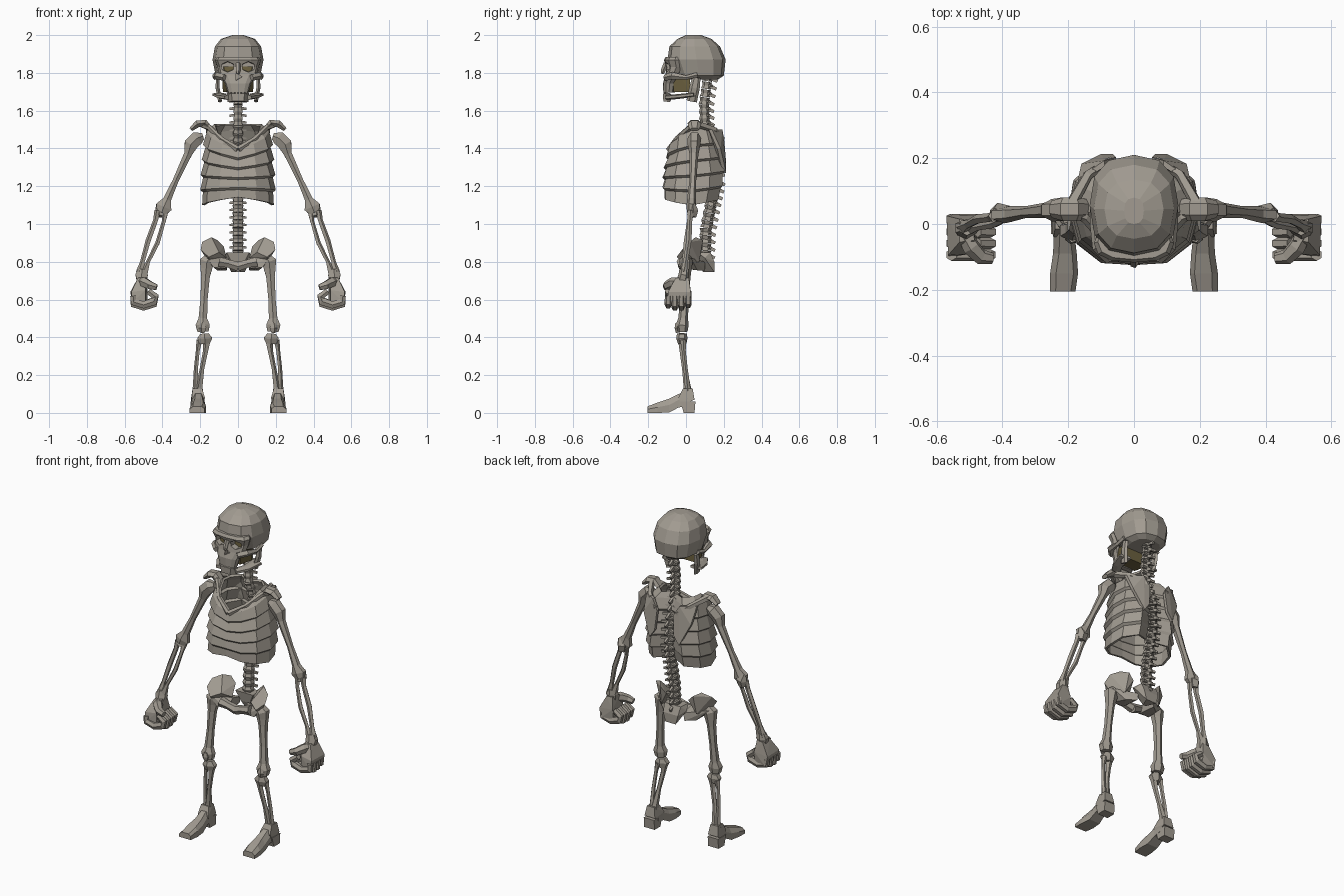
import bpy, bmesh, math
from mathutils import Vector


def material(name, rgb):
    m = bpy.data.materials.new(name)
    m.diffuse_color = (*rgb, 1)
    return m


BONE = material("bone_grey", (0.36, 0.33, 0.285))
OLIVE = material("dark_olive", (0.15, 0.12, 0.05))


def finish(name, bm, mirror=False, mat=BONE):
    bmesh.ops.recalc_face_normals(bm, faces=bm.faces)
    me = bpy.data.meshes.new(name)
    bm.to_mesh(me)
    bm.free()
    me.materials.append(mat)
    ob = bpy.data.objects.new(name, me)
    bpy.context.collection.objects.link(ob)
    if mirror:
        ob.modifiers.new("mirror", 'MIRROR').use_mirror_merge = False
    return ob


def loft(name, rings, cap=True, **kw):
    bm = bmesh.new()
    rows = [[bm.verts.new(p) for p in r] for r in rings]
    n = len(rows[0])
    for a, b in zip(rows, rows[1:]):
        for i in range(n):
            j = (i + 1) % n
            bm.faces.new((a[i], a[j], b[j], b[i]))
    if cap:
        bm.faces.new(rows[0])
        bm.faces.new(rows[-1])
    return finish(name, bm, **kw)


def tube(name, pts, sides=6, **kw):
    """Faceted bone through (x, y, z, radius[, second radius]) points."""
    P = [Vector(p[:3]) for p in pts]
    d = (P[-1] - P[0]).normalized()
    ref = Vector((0, 0, 1)) if abs(d.y) > 0.7 else Vector((0, 1, 0))
    rings = []
    for i, p in enumerate(pts):
        t = (P[min(i + 1, len(P) - 1)] - P[max(i - 1, 0)]).normalized()
        u = ref.cross(t).normalized()
        v = t.cross(u)
        angs = [2 * math.pi * (k + 0.5) / sides for k in range(sides)]
        rings.append([P[i] + u * p[3] * math.cos(a) + v * p[-1] * math.sin(a) for a in angs])
    return loft(name, rings, **kw)


def hull(name, pts, **kw):
    bm = bmesh.new()
    for p in pts:
        bm.verts.new(p)
    r = bmesh.ops.convex_hull(bm, input=bm.verts)
    bad = {g for g in r["geom_interior"] + r["geom_unused"] if isinstance(g, bmesh.types.BMVert)}
    bmesh.ops.delete(bm, geom=list(bad), context='VERTS')
    return finish(name, bm, **kw)


def oval(z, w, yf, yb, n=12, p=0.8):
    """Squarish horizontal ring between the front and back depths."""
    out = []
    for k in range(n):
        a = 2 * math.pi * k / n
        s, c = math.sin(a), math.cos(a)
        x = math.copysign(abs(s) ** p, s) * w
        out.append((x, (yf + yb) / 2 - math.copysign(abs(c) ** p, c) * (yb - yf) / 2, z))
    return out


# Skull
cranium = loft("cranium", [oval(*r) for r in (
    (1.765, .085, 0, .17), (1.785, .118, -.06, .2), (1.87, .135, -.098, .21),
    (1.94, .122, -.088, .18), (1.98, .09, -.045, .135), (2.0, .03, .0, .08))])
face = loft("face", [oval(*r) for r in (
    (1.695, .055, -.12, -.06), (1.745, .07, -.122, -.05), (1.785, .098, -.11, -.03),
    (1.83, .108, -.103, .0), (1.868, .122, -.117, .0), (1.885, .11, -.108, .0))])
socket = tube("socket_cutter", [(.057, -.2, 1.832, .042, .034), (.054, -.058, 1.832, .034, .026)], mirror=True)
nose = tube("nose_cutter", [(0, -.2, 1.775, .022), (0, -.085, 1.78, .022)], sides=3)
for cutter in (socket, nose):
    cutter.hide_render = True
    cutter.hide_viewport = True
    for ob in (cranium, face):
        m = ob.modifiers.new("cut", 'BOOLEAN')
        m.operation, m.solver, m.object = 'DIFFERENCE', 'EXACT', cutter
hull("skull_core", [(sx * x, y, z) for sx in (1, -1) for x, y, z in (
    (.075, -.066, 1.835), (.06, -.066, 1.70), (.085, .02, 1.80), (.08, .02, 1.70))], mat=OLIVE)
tube("cheekbone", [(.07, -.108, 1.775, .018), (.108, -.07, 1.785, .02), (.122, .0, 1.775, .012),
                   (.12, .06, 1.79, .014)], sides=5, mirror=True)
tube("nose_bridge", [(0, -.105, 1.85, .014), (0, -.122, 1.81, .013), (0, -.125, 1.795, .008)], sides=5)
tube("jaw_branch", [(.108, .055, 1.775, .01, .022), (.108, .045, 1.72, .012, .028),
                    (.095, .03, 1.65, .012, .028)], mirror=True)
tube("jaw_side", [(.1, .045, 1.685, .04, .012), (.085, -.04, 1.675, .032, .013),
                  (.05, -.098, 1.67, .028, .014)], mirror=True)
hull("chin", [(s * x, y, z) for s in (1, -1) for x, y, z in (
    (.035, -.122, 1.69), (.06, -.09, 1.695), (.03, -.12, 1.65), (.055, -.085, 1.645), (.03, -.07, 1.68))])
for i in range(3):
    x = .009 + .018 * i
    tube("tooth_%d" % (i + 1), [(x, -.113 + .006 * i, 1.715, .009), (x, -.112 + .006 * i, 1.683, .007)],
         sides=4, mirror=True)

# Spine: vertebra bodies with rear and side processes
path = [Vector((0, y, z)) for y, z in ((.115, 1.775), (.095, 1.64), (.1, 1.52), (.15, 1.38),
                                       (.155, 1.22), (.13, 1.10), (.105, .97), (.10, .84))]
N = 24
for i in range(N):
    f = i / (N - 1) * (len(path) - 1)
    k = min(int(f), len(path) - 2)
    c = path[k].lerp(path[k + 1], f - k)
    t = (path[k + 1] - path[k]).normalized()
    r = .027 + .008 * i / N
    a, b = c - t * .019, c + t * .019
    tube("vertebra_%d" % (i + 1), [(*a, r), (*c, r * .78), (*b, r)])
    tube("spinous_process_%d" % (i + 1), [(0, c.y + .01, c.z, .012, .016), (0, c.y + .052, c.z - .02, .008, .011)], sides=4)
    tube("side_process_%d" % (i + 1), [(.01, c.y + .015, c.z, .012), (.043, c.y + .028, c.z - .004, .008)],
         sides=4, mirror=True)

# Ribcage: open shell with stepped rib lips
PROFILE = ((0, 0), (.5, .02), (.87, .2), (1, .5), (.93, .78), (.55, 1), (.12, .88))


def rib_ring(zf, zs, zb, w, yf, yb, s=1.0):
    half = []
    for i, (px, py) in enumerate(PROFILE):
        q = i / 3
        z = zf + (zs - zf) * q if q <= 1 else zs + (zb - zs) * (q - 1)
        mid = (yf + yb) / 2
        half.append((px * w * s, mid + (yf + (yb - yf) * py - mid) * s, z))
    return half + [(-x, y, z) for x, y, z in reversed(half[1:])]


rings = [rib_ring(1.40, 1.53, 1.53, .125, -.07, .14), rib_ring(1.39, 1.49, 1.50, .165, -.09, .165)]
for i, (w, yf, yb) in enumerate(((.185, -.105, .19), (.192, -.118, .2), (.198, -.125, .205),
                                 (.2, -.125, .195), (.19, -.115, .17))):
    z = (1.35 - .052 * i, 1.42 - .08 * i, 1.44 - .075 * i)
    rings.append(rib_ring(*z, w, yf, yb))
    if i < 4:
        rings.append(rib_ring(*[v - .012 for v in z], w, yf, yb, .93))
cage = loft("ribcage", rings, cap=False)
sol = cage.modifiers.new("thickness", 'SOLIDIFY')
sol.thickness, sol.offset = .014, -1

# Shoulders
tube("collar_bone", [(.0, -.088, 1.395, .018), (.09, -.05, 1.45, .015), (.15, .02, 1.51, .016),
                     (.2, .045, 1.53, .018)], mirror=True)
hull("shoulder_blade", [(x, y + d, z) for d in (0, .018) for x, y, z in (
    (.055, .185, 1.44), (.09, .175, 1.5), (.17, .12, 1.5), (.16, .165, 1.40), (.1, .195, 1.27), (.065, .195, 1.32))],
     mirror=True)
tube("shoulder_blade_spine", [(.07, .195, 1.45, .012), (.14, .15, 1.5, .016), (.19, .06, 1.53, .02)],
     sides=5, mirror=True)
tube("shoulder_tip", [(.14, .045, 1.50, .012, .03), (.175, .045, 1.535, .02, .036), (.215, .045, 1.53, .022, .036),
                      (.25, .045, 1.50, .012, .026)], mirror=True)

# Arms
tube("upper_arm", [(.185, .045, 1.465, .02), (.215, .045, 1.455, .042, .036), (.25, .042, 1.42, .042, .034),
                   (.265, .042, 1.37, .024), (.33, .036, 1.23, .018), (.375, .03, 1.13, .024),
                   (.393, .028, 1.09, .05, .026), (.405, .026, 1.06, .03, .02)], mirror=True)
tube("elbow", [(.42, .035, 1.11, .014), (.405, .04, 1.075, .034, .026), (.41, .03, 1.04, .026)], sides=5, mirror=True)
tube("outer_forearm", [(.425, .025, 1.07, .018), (.435, .02, 1.02, .014), (.475, .015, .91, .015),
                       (.505, -.002, .80, .013), (.518, -.01, .745, .022)], sides=5, mirror=True)
tube("inner_forearm", [(.385, .03, 1.06, .018), (.393, .015, 1.01, .011), (.425, .0, .9, .013),
                       (.475, -.01, .80, .011), (.495, -.012, .745, .022)], sides=5, mirror=True)

# Fists
tube("wrist", [(.508, -.01, .76, .025), (.51, -.012, .73, .038, .028), (.51, -.02, .70, .03)], mirror=True)
hull("palm", [(.485, -.05, .715), (.53, -.055, .715), (.49, .012, .72), (.53, .015, .715),
              (.565, -.095, .64), (.57, .025, .64), (.56, -.1, .585), (.56, .03, .58),
              (.49, -.09, .65), (.48, .025, .65), (.49, -.09, .58), (.48, .02, .58)], mirror=True)
for i in range(4):
    y = -.094 + .035 * i
    lift = (.012, 0, .002, .014)[i]
    tube("finger_%d" % (i + 1), [(.555, y, .62, .018), (.553, y, .575 + lift, .022, .019), (.5, y, .56 + lift, .022, .019),
                                 (.445, y, .578 + lift, .024, .019), (.437, y, .615, .022, .018),
                                 (.475, y, .645, .018, .017)], sides=6, mirror=True)
tube("thumb", [(.515, -.03, .695, .024), (.495, -.07, .69, .028), (.465, -.1, .675, .024),
               (.43, -.105, .665, .017)], sides=6, mirror=True)

# Pelvis
hull("hip_wing", [(.06, .03, .82), (.075, .085, .88), (.11, .09, .915), (.14, .05, .93), (.19, .02, .905),
                  (.198, -.02, .865), (.155, -.05, .825), (.1, -.02, .85), (.12, .07, .80), (.15, .0, .785)],
     mirror=True)
hull("hip_lower", [(.17, -.03, .83), (.175, .025, .82), (.13, -.03, .77), (.11, .06, .755), (.06, -.02, .765),
                   (.05, .02, .82), (.05, .10, .80), (.06, .10, .755)], mirror=True)
tube("pubic_bar", [(.1, -.02, .80, .03), (.05, -.02, .79, .024), (0, -.015, .775, .028)], mirror=True)
hull("sacrum", [(s * x, y, z) for s in (1, -1) for x, y, z in (
    (.06, .06, .85), (.055, .13, .85), (.075, .1, .82), (.05, .15, .80), (.035, .15, .745), (.01, .09, .745),
    (.03, .07, .79))])

# Legs
tube("thigh", [(.145, .0, .825, .03), (.165, .0, .80, .045, .036), (.168, .0, .765, .036, .03),
               (.172, -.002, .72, .026), (.18, -.008, .6, .022), (.186, -.015, .5, .026),
               (.187, -.02, .465, .043, .034), (.185, -.02, .43, .034, .028)], mirror=True)
tube("kneecap", [(.187, -.045, .475, .012), (.187, -.047, .45, .024, .014), (.187, -.042, .425, .012)],
     sides=5, mirror=True)
tube("knee_joint", [(.178, -.022, .42, .026), (.176, -.022, .395, .046, .03), (.176, -.02, .365, .03, .022)], mirror=True)
tube("shin", [(.162, -.022, .39, .022), (.17, -.02, .33, .015), (.19, -.008, .23, .013),
              (.204, .006, .14, .02), (.205, .01, .11, .024)], sides=5, mirror=True)
tube("outer_shin", [(.203, -.015, .385, .017), (.212, -.012, .33, .011), (.222, -.002, .23, .012),
                    (.224, .008, .14, .015), (.226, .01, .105, .018)], sides=5, mirror=True)

# Feet
hull("ankle", [(.19, -.015, .13), (.24, -.015, .13), (.19, .035, .13), (.24, .035, .13), (.175, -.04, .08),
               (.245, -.04, .08), (.18, .045, .07), (.25, .045, .07), (.185, -.02, .04), (.25, -.02, .04)], mirror=True)
hull("heel", [(x, y, z) for x in (.182, .252) for y, z in ((-.012, 0), (.045, 0), (.05, .06), (-.03, .06))], mirror=True)
foot = [(.01, .18, .248, .04, .11), (-.04, .18, .244, .028, .1), (-.09, .174, .246, .002, .075),
        (-.15, .170, .255, 0, .055), (-.205, .178, .256, 0, .034)]
loft("foot", [[(a, y, lo), (b, y, lo), (b, y, lo + (hi - lo) * .55), (b - .018, y, hi), (a + .014, y, hi),
               (a, y, lo + (hi - lo) * .65)] for y, a, b, lo, hi in foot], mirror=True)
